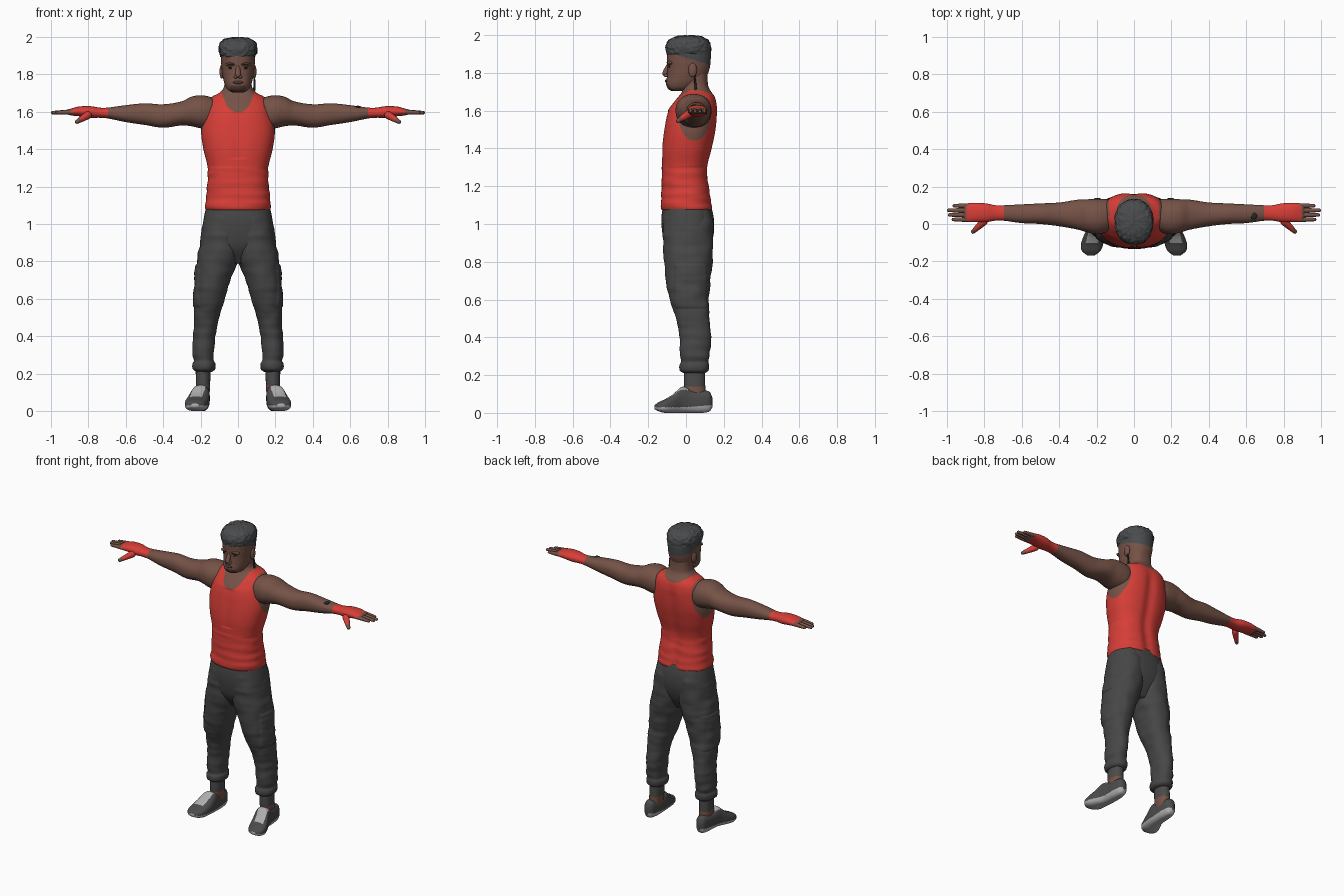
import bpy, bmesh, math
from mathutils import Vector, noise

cube = bpy.data.objects.get("Cube")
if cube:
    bpy.data.objects.remove(cube)


def material(name, r, g, b):
    m = bpy.data.materials.new(name)
    m.use_nodes = True
    m.diffuse_color = (r, g, b, 1)
    m.node_tree.nodes["Principled BSDF"].inputs["Base Color"].default_value = (r, g, b, 1)
    return m


SKIN = material("brown skin", .18, .085, .062)
SHADE = material("dark brown", .085, .042, .034)
RED = material("red cloth", .68, .048, .038)
PANTS = material("charcoal cloth", .062, .062, .062)
HAIR = material("grey black hair", .068, .071, .074)
SHOE = material("dark grey shoe", .07, .07, .07)
LIGHT = material("light grey", .42, .42, .42)
BLACK = material("near black", .02, .02, .02)


def finish(bm, name, mats, rule=None, mirror=False):
    bmesh.ops.recalc_face_normals(bm, faces=bm.faces)
    for f in bm.faces:
        f.smooth = True
        if rule:
            f.material_index = int(rule(f.calc_center_median()))
    me = bpy.data.meshes.new(name)
    bm.to_mesh(me)
    bm.free()
    for m in mats:
        me.materials.append(m)
    ob = bpy.data.objects.new(name, me)
    bpy.context.scene.collection.objects.link(ob)
    if mirror:
        ob.modifiers.new("Mirror", "MIRROR").use_mirror_merge = False
    return ob


def interpolate(rows, step):
    """Smooth curve through rows whose first entry is the position."""
    def slope(i, k):
        a, b = rows[max(i - 1, 0)], rows[min(i + 1, len(rows) - 1)]
        return (b[k] - a[k]) / (b[0] - a[0])
    for i in range(len(rows) - 1):
        p, q = rows[i], rows[i + 1]
        d = q[0] - p[0]
        count = max(2, math.ceil(d / step))
        for s in range(count + (i == len(rows) - 2)):
            u = s / count
            h = u * u * (3 - 2 * u)
            yield [p[0] + d * u] + [
                p[k] * (1 - h) + q[k] * h + d * (u * (1 - u) ** 2 * slope(i, k)
                                                 - u * u * (1 - u) * slope(i + 1, k))
                for k in range(1, 5)]


def loft(name, mats, rows, axis="z", n=64, step=.01, power=2.2, hook=None, rule=None, mirror=False):
    """Rows are position, then low and high limits of the two cross axes."""
    place = {"z": lambda t, a, b: (a, b, t), "x": lambda t, a, b: (t, a, b),
             "y": lambda t, a, b: (a, t, b)}[axis]
    bm = bmesh.new()
    rings = []
    for t, a0, a1, b0, b1 in interpolate(rows, step):
        ring = []
        for i in range(n):
            w = math.tau * i / n
            c, s = math.cos(w), math.sin(w)
            a = (a0 + a1) / 2 + (a1 - a0) / 2 * math.copysign(abs(c) ** (2 / power), c)
            b = (b0 + b1) / 2 + (b1 - b0) / 2 * math.copysign(abs(s) ** (2 / power), s)
            co = Vector(place(t, a, b))
            ring.append(bm.verts.new(hook(co) if hook else co))
        rings.append(ring)
    for lo, hi in zip(rings, rings[1:]):
        for i in range(n):
            j = (i + 1) % n
            bm.faces.new((lo[i], lo[j], hi[j], hi[i]))
    bm.faces.new(rings[0])
    bm.faces.new(rings[-1])
    return finish(bm, name, mats, rule, mirror)


def sym(*rows):
    return [(z, -h, h, y0, y1) for z, h, y0, y1 in rows]


def tube(name, mats, p0, p1, r0, r1, rule=None, mirror=False):
    """Tapered rod with rounded ends."""
    p0, p1 = Vector(p0), Vector(p1)
    d = p1 - p0
    rows = [(t, -r, r, -r, r) for t, r in (
        (0, r0 * .3), (r0 * .4, r0 * .85), (r0, r0), (d.length - r1, r1),
        (d.length - r1 * .3, r1 * .75), (d.length, r1 * .1))]
    ob = loft(name, mats, rows, n=20, power=2, rule=rule, mirror=mirror)
    m = d.to_track_quat("Z", "Y").to_matrix().to_4x4()
    m.translation = p0
    ob.data.transform(m)
    return ob


def ball(name, mat, center, radii, mirror=False):
    bm = bmesh.new()
    bmesh.ops.create_uvsphere(bm, u_segments=24, v_segments=16, radius=1)
    bmesh.ops.scale(bm, vec=radii, verts=bm.verts)
    bmesh.ops.translate(bm, vec=center, verts=bm.verts)
    return finish(bm, name, [mat], mirror=mirror)


# Torso and neck, with the tank top marked out by neckline and armholes
def tank_top(c):
    x = abs(c.x)
    neck = 1.6 + .1 * (x / .085) ** 3 if c.y < .04 else 1.67 + .03 * (x / .085) ** 2
    hole = ((c.y - .045) / .09) ** 2 + ((c.z - 1.6) / .16) ** 2 < 1
    return c.z < neck and not (x > .135 and (hole or c.z > 1.6 and -.04 < c.y < .13))


def torso_form(co):
    groove = math.exp(-(co.x / .035) ** 2) * .012
    if co.y > .06:
        co.y -= groove * min(1, max(0, (1.7 - co.z) * 8))
    elif 1.35 < co.z < 1.6 and co.y < -.05:
        co.y += groove * .4
    fold = noise.noise((co.x * 6, co.y * 6, co.z * 28)) * .005
    if co.z < 1.3:
        co.xy *= 1 + fold * 6
    return co


loft("torso", [SKIN, RED], sym(
    (1.075, .172, -.128, .138), (1.09, .176, -.132, .14), (1.2, .165, -.13, .125),
    (1.3, .162, -.127, .117), (1.4, .185, -.128, .14), (1.5, .197, -.117, .16),
    (1.6, .18, -.095, .168), (1.65, .165, -.06, .162), (1.68, .14, -.035, .15),
    (1.7, .102, -.022, .133), (1.73, .076, -.018, .118), (1.82, .07, -.01, .112)),
    n=200, step=.006, power=2.35, hook=torso_form, rule=tank_top)

# Arms with wrapped wrists and palms
arm_rows = [
    (.1, -.02, .12, 1.53, 1.66), (.15, -.045, .133, 1.51, 1.68), (.2, -.055, .135, 1.512, 1.688),
    (.25, -.045, .132, 1.523, 1.68), (.3, -.03, .13, 1.527, 1.656), (.4, -.012, .115, 1.515, 1.64),
    (.5, 0, .11, 1.53, 1.645), (.6, .005, .105, 1.545, 1.635), (.7, .018, .1, 1.565, 1.622),
    (.74, .018, .1, 1.568, 1.622), (.79, .01, .11, 1.568, 1.63), (.85, .01, .113, 1.576, 1.628),
    (.89, .01, .11, 1.58, 1.618), (.91, .016, .105, 1.585, 1.612)]
loft("arms", [SKIN, RED], arm_rows, axis="x", n=72, step=.006, mirror=True,
     rule=lambda c: .695 < c.x < .893)
for i, tip in enumerate((.975, .995, 1.0, .97)):
    y = .024 + i * .0245
    tube("finger", [SKIN], (.87, y, 1.6), (tip, y, 1.595), .0135, .009, mirror=True)
tube("thumb", [RED, SKIN], (.79, .025, 1.59), (.868, -.048, 1.542), .021, .011,
     rule=lambda c: c.z > .085, mirror=True)
ball("forearm_mark", BLACK, (.64, .045, 1.625), (.018, .022, .0075))

# Trousers: hips, then legs with raised thigh pockets and gathered cuffs
loft("hips", [PANTS], sym(
    (.79, .08, -.05, .08), (.87, .16, -.105, .125), (.95, .19, -.125, .147),
    (1.03, .183, -.13, .147), (1.1, .168, -.122, .132)), n=96, power=2.4)


def leg_form(co):
    if .56 < co.z < .78 and co.x > .17 and -.06 < co.y < .11:
        co.x += .007
    k = noise.noise(co * 14) * .006 + noise.noise((co.x * 5, co.y * 5, co.z * 30)) * .004
    co.xy += (co.xy - Vector((.16, .03))).normalized() * k
    return co


loft("trouser_legs", [PANTS], [
    (.21, .14, .225, -.01, .1), (.222, .122, .243, -.033, .118), (.255, .121, .246, -.035, .124),
    (.27, .13, .238, -.028, .12), (.3, .128, .242, -.032, .126), (.4, .12, .24, -.035, .13),
    (.5, .1, .237, -.052, .125), (.6, .069, .232, -.085, .12), (.7, .04, .227, -.105, .13),
    (.8, .002, .218, -.115, .14), (.9, -.02, .203, -.12, .143), (1, -.03, .186, -.122, .143),
    (1.08, -.02, .165, -.11, .125)], n=96, step=.007, hook=leg_form, mirror=True)

# Ankles: bare below the socks
loft("ankles", [SKIN, SHOE], [
    (.06, .155, .228, .01, .11), (.12, .15, .226, -.008, .103), (.24, .146, .226, -.01, .1)],
    mirror=True, rule=lambda c: c.z > .135)


# Shoes with pale soles and tongues
def shoe_colour(c):
    sole = c.z < .03 + .09 * max(0, c.y)
    tongue = -.1 < c.y < .01 and c.z > .075 and abs(c.x - .2 + c.y * .25) < .033
    return sole or tongue


loft("shoes", [SHOE, LIGHT], [
    (-.168, .21, .25, .02, .04), (-.145, .18, .278, .008, .057), (-.11, .165, .284, 0, .073),
    (-.07, .156, .272, 0, .098), (-.02, .151, .25, 0, .138), (.03, .152, .24, 0, .122),
    (.08, .155, .235, 0, .118), (.125, .165, .225, .008, .112), (.14, .185, .207, .03, .08)],
    axis="y", n=96, step=.004, power=2.7, rule=shoe_colour, mirror=True)


# Head with cropped hair sides and a chin beard
def head_colour(c):
    if c.z > 1.88 - .3 * c.y:
        return 1
    beard = c.y < -.06 and abs(c.x) < .04 and c.z < 1.742
    return 2 if beard else 0


loft("head", [SKIN, HAIR, SHADE], sym(
    (1.703, .03, -.075, -.01), (1.715, .052, -.095, .03), (1.74, .068, -.105, .07),
    (1.78, .08, -.101, .108), (1.82, .086, -.098, .124), (1.86, .09, -.1, .13),
    (1.92, .091, -.098, .13), (1.96, .075, -.08, .11), (1.985, .03, -.03, .06)),
    n=120, step=.005, power=2.25, rule=head_colour)

# Curly hair mass
def curls(co):
    c = Vector((0, .01, 1.92))
    bump = noise.noise(co * 55) * .006 + noise.noise(co * 110) * .003
    co += (co - c).normalized() * bump
    co.z = min(co.z, 2)
    return co


loft("hair", [HAIR], sym(
    (1.885, .085, -.09, .12), (1.905, .097, -.104, .13), (1.945, .102, -.107, .131),
    (1.975, .09, -.088, .115), (1.992, .062, -.05, .08), (2, .015, 0, .025)),
    n=110, step=.004, hook=curls)

# Facial features
tube("nose", [SKIN], (0, -.092, 1.845), (0, -.116, 1.783), .011, .015)
ball("nostrils", SKIN, (.012, -.104, 1.786), (.011, .014, .009), True)
ball("brow_ridge", SKIN, (.034, -.083, 1.853), (.034, .018, .011), True)
ball("eyebrows", SHADE, (.036, -.092, 1.854), (.024, .011, .0055), True)
ball("eyes", BLACK, (.035, -.085, 1.834), (.015, .009, .006), True)
ball("lips", SHADE, (0, -.101, 1.757), (.026, .01, .009))
ball("ears", SKIN, (.086, .035, 1.815), (.013, .023, .038), True)
tube("earring", [BLACK], (.088, .045, 1.79), (.087, .052, 1.71), .004, .006)
